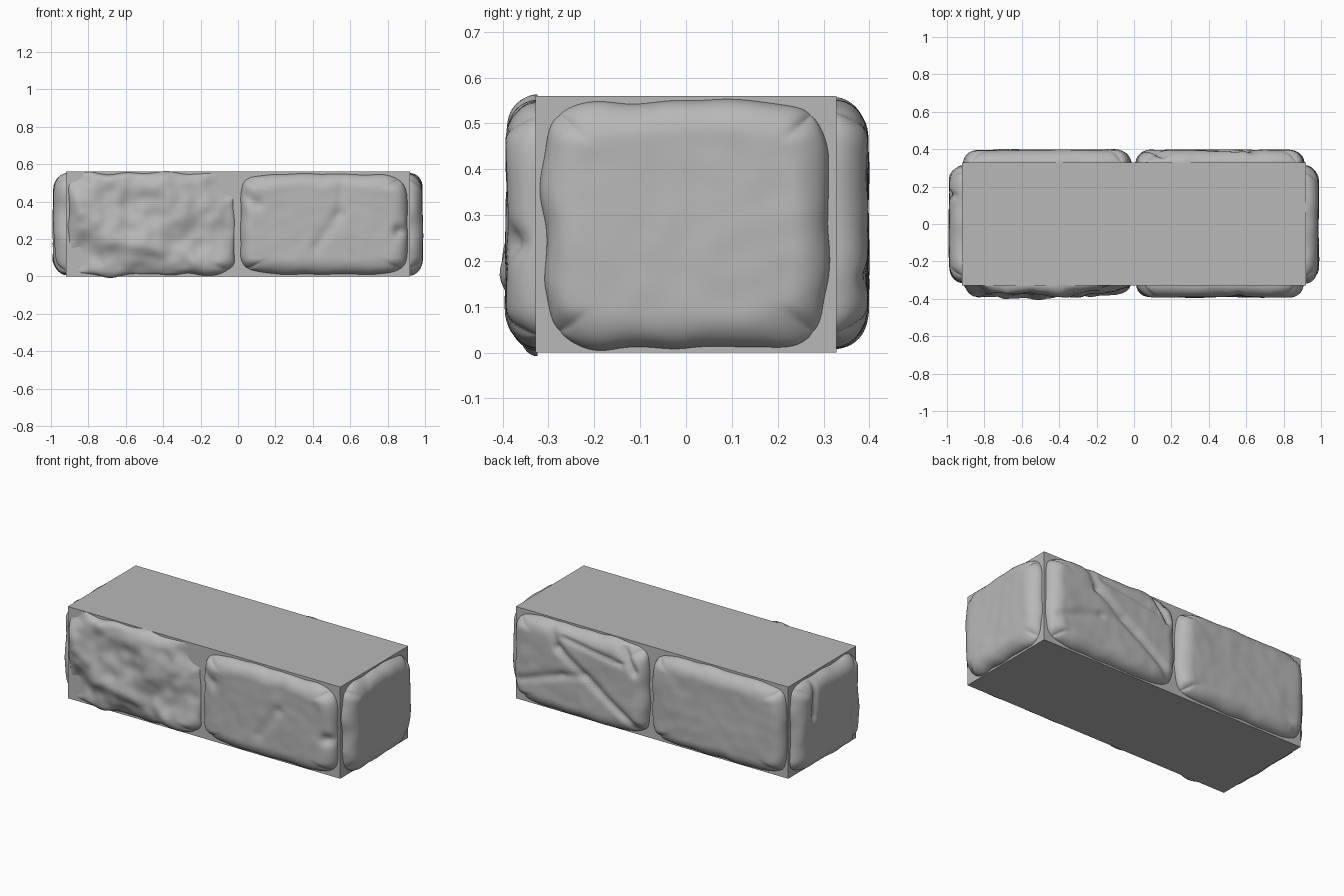
import bpy, bmesh, math
from mathutils import Vector, noise

cube = bpy.data.objects.get("Cube")
if cube:
    bpy.data.objects.remove(cube, do_unlink=True)

stone_grey = bpy.data.materials.new("stone_grey")
stone_grey.use_nodes = True
GREY = (0.48, 0.48, 0.48, 1)
stone_grey.diffuse_color = GREY
stone_grey.node_tree.nodes["Principled BSDF"].inputs["Base Color"].default_value = GREY

HX, HY, HZ = 0.92, 0.328, 0.56   # core half length, half width, full height
UP = Vector((0, 0, 1))


def finish(name, bm, smooth):
    mesh = bpy.data.meshes.new(name)
    bm.to_mesh(mesh)
    bm.free()
    mesh.materials.append(stone_grey)
    for p in mesh.polygons:
        p.use_smooth = smooth
    obj = bpy.data.objects.new(name, mesh)
    bpy.context.collection.objects.link(obj)
    return obj


def segment_distance(p, a, b):
    a, b = Vector(a), Vector(b)
    t = max(0, min(1, (p - a).dot(b - a) / (b - a).length_squared))
    return (p - a - t * (b - a)).length


def round_off(d, radius):
    return math.sqrt(max(0, 1 - (1 - min(d / radius, 1)) ** 2))


def stone(name, normal, center, half, depth, seed, rough=0.006, wobble=0.012,
          marks=(), trims=(), nu=72, nv=52):
    """Pillow-shaped stone on a wall face; marks are ridges or grooves
    (start, end, width, height), trims are (corner, radius, drop) hollows."""
    normal = Vector(normal)
    across = UP.cross(normal)
    center = Vector(center)
    hu, hv = half
    bm = bmesh.new()
    rows = []
    for j in range(nv + 1):
        b = math.sin(math.pi / 2 * (2 * j / nv - 1))
        row = []
        for i in range(nu + 1):
            a = math.sin(math.pi / 2 * (2 * i / nu - 1))
            s = max(abs(a), abs(b))
            # squared-off oval outline
            k = s / max((abs(a) ** 7 + abs(b) ** 7) ** (1 / 7), 1e-6)
            u, v = hu * a * k, hv * b * k
            q = Vector((u * 7, v * 7, seed))
            u += wobble * s ** 4 * noise.noise(q)
            v += wobble * s ** 4 * noise.noise(q + Vector((0, 0, 9)))
            # rounded rim, uneven face
            rim = round_off(hu * (1 - abs(a)), 0.08) * round_off(hv * (1 - abs(b)), 0.08)
            h = depth + rough * noise.noise(q * 0.7) + rough * 0.5 * noise.noise(q * 2)
            p = Vector((u, v))
            for start, end, width, height in marks:
                h += height * math.exp(-(segment_distance(p, start, end) / width) ** 2)
            for spot, radius, drop in trims:
                h -= drop * math.exp(-((p - Vector(spot)).length / radius) ** 2)
            h = h * rim - 0.004
            row.append(bm.verts.new(center + across * u + UP * v + normal * h))
        rows.append(row)
    for r0, r1 in zip(rows, rows[1:]):
        for i in range(nu):
            bm.faces.new((r0[i], r0[i + 1], r1[i + 1], r1[i]))
    return finish(name, bm, True)


# Plain block core
bm = bmesh.new()
bmesh.ops.create_cube(bm, size=1)
bmesh.ops.scale(bm, vec=(2 * HX, 2 * HY, HZ), verts=bm.verts)
bmesh.ops.translate(bm, vec=(0, 0, HZ / 2), verts=bm.verts)
finish("block_core", bm, False)

MID = HZ / 2
# Front: broken stone with a diagonal ridge and hollow corners
stone("front_broken_stone", (0, -1, 0), (-0.465, -HY, MID), (0.445, 0.272), 0.05, 3,
      rough=0.022, wobble=0.03,
      marks=[((-0.40, 0.10), (-0.22, -0.08), 0.06, 0.015),
             ((-0.22, -0.08), (0.35, -0.22), 0.06, 0.015),
             ((0.07, 0.25), (0.10, 0.02), 0.07, 0.022),
             ((-0.10, 0.22), (-0.12, -0.02), 0.05, -0.012)],
      trims=[((-0.42, -0.20), 0.16, 0.05), ((0.42, 0.22), 0.15, 0.06),
             ((-0.42, 0.26), 0.08, 0.05), ((0.45, 0.0), 0.12, 0.02),
             ((-0.05, -0.28), 0.10, 0.03)])

# Front: whole stone with a notch and a shallow split
stone("front_whole_stone", (0, -1, 0), (0.46, -HY, MID), (0.447, 0.268), 0.068, 11,
      marks=[((0.10, 0.24), (0.08, 0.05), 0.02, -0.008),
             ((0.08, 0.05), (-0.04, -0.12), 0.03, -0.010),
             ((0.45, -0.04), (0.40, -0.04), 0.03, -0.03),
             ((-0.45, 0.17), (-0.36, 0.11), 0.03, -0.015)])

# Back: cracked stone with two crossing splits and a chipped top corner
stone("back_cracked_stone", (0, 1, 0), (0.46, HY, MID), (0.447, 0.27), 0.072, 23,
      marks=[((-0.19, 0.27), (-0.13, 0.14), 0.025, -0.014),
             ((-0.13, 0.14), (0.40, -0.22), 0.022, -0.018),
             ((-0.40, -0.12), (-0.10, -0.02), 0.022, -0.012),
             ((-0.10, -0.02), (0.05, 0.01), 0.022, -0.010),
             ((-0.10, 0.21), (0.30, 0.15), 0.015, -0.012),
             ((0.30, 0.24), (0.38, 0.12), 0.02, -0.025)],
      trims=[((0.38, 0.26), 0.07, 0.03)])

# Back: plain stone
stone("back_plain_stone", (0, 1, 0), (-0.465, HY, MID), (0.447, 0.268), 0.072, 37)

# End stones
stone("left_end_stone", (1, 0, 0), (HX, 0, MID), (0.308, 0.268), 0.07, 51,
      wobble=0.02, trims=[((0.27, -0.25), 0.08, 0.02)])
stone("right_end_stone", (-1, 0, 0), (-HX, 0, MID), (0.308, 0.268), 0.072, 64,
      wobble=0.02,
      marks=[((-0.15, 0.27), (-0.17, 0.05), 0.02, -0.018),
             ((0.24, -0.22), (0.20, -0.05), 0.03, -0.012)])
